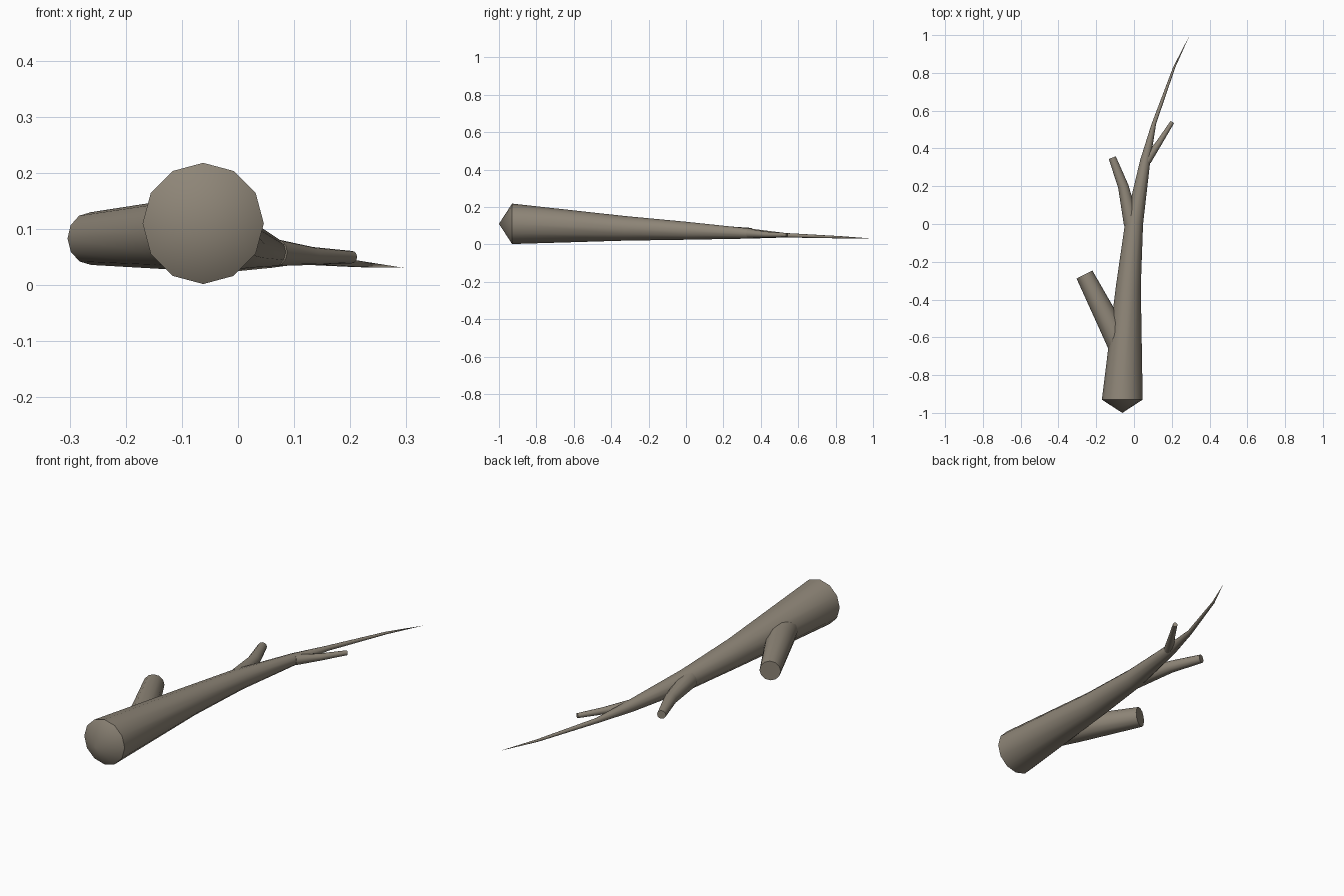
import bpy, bmesh, math
from mathutils import Vector

if "Cube" in bpy.data.objects:
    bpy.data.objects.remove(bpy.data.objects["Cube"])

bark = bpy.data.materials.new("bark")
bark.diffuse_color = (0.27, 0.235, 0.185, 1)
bark.use_nodes = True
bark.node_tree.nodes["Principled BSDF"].inputs["Base Color"].default_value = bark.diffuse_color


def limb(name, stations, sides, level=False, angle=40):
    """Tapered tube through (x, y, z, radius); radius 0 makes a point."""
    bm = bmesh.new()
    pts = [Vector(s[:3]) for s in stations]
    rings = []
    for i, s in enumerate(stations):
        if s[3] == 0:
            rings.append([bm.verts.new(pts[i])])
            continue
        d = pts[min(i + 1, len(pts) - 1)] - pts[max(i - 1, 0)]
        d = Vector((0, 1, 0)) if level else d.normalized()
        u = d.cross(Vector((0, 0, 1))).normalized()
        v = u.cross(d)
        rings.append([bm.verts.new(pts[i] + s[3] * (u * math.sin(a) + v * math.cos(a)))
                      for a in (2 * math.pi * k / sides for k in range(sides))])
    for a, b in zip(rings, rings[1:]):
        for k in range(sides):
            n = (k + 1) % sides
            if len(a) == 1:
                bm.faces.new((a[0], b[k], b[n]))
            elif len(b) == 1:
                bm.faces.new((a[k], b[0], a[n]))
            else:
                bm.faces.new((a[k], b[k], b[n], a[n]))
    for r in (rings[0], rings[-1]):
        if len(r) > 1:
            bm.faces.new(r)
    bmesh.ops.recalc_face_normals(bm, faces=bm.faces[:])
    me = bpy.data.meshes.new(name)
    bm.to_mesh(me)
    bm.free()
    ob = bpy.data.objects.new(name, me)
    bpy.context.collection.objects.link(ob)
    me.materials.append(bark)
    bpy.ops.object.select_all(action='DESELECT')
    ob.select_set(True)
    bpy.context.view_layer.objects.active = ob
    bpy.ops.object.shade_smooth_by_angle(angle=math.radians(angle))


# Main stem: pointed butt, long bend to a fine tip
limb("main_stem", [
    (-0.062, -1.0, 0.11, 0), (-0.062, -0.93, 0.11, 0.108),
    (-0.03, -0.33, 0.086, 0.066), (0.0, 0.0, 0.073, 0.048),
    (0.06, 0.34, 0.058, 0.027), (0.105, 0.53, 0.049, 0.012),
    (0.213, 0.83, 0.038, 0.006), (0.295, 1.0, 0.031, 0)], 12, True)

# Side branches, cut off flat at their ends
limb("thick_branch", [
    (-0.075, -0.65, 0.092, 0.06), (-0.12, -0.545, 0.09, 0.062),
    (-0.262, -0.268, 0.083, 0.047)], 12)
limb("middle_branch", [
    (-0.012, 0.0, 0.073, 0.042), (-0.057, 0.2, 0.07, 0.028),
    (-0.115, 0.351, 0.068, 0.02)], 12)
limb("small_branch", [
    (0.068, 0.335, 0.058, 0.024), (0.133, 0.43, 0.052, 0.016),
    (0.203, 0.54, 0.05, 0.011)], 12)
